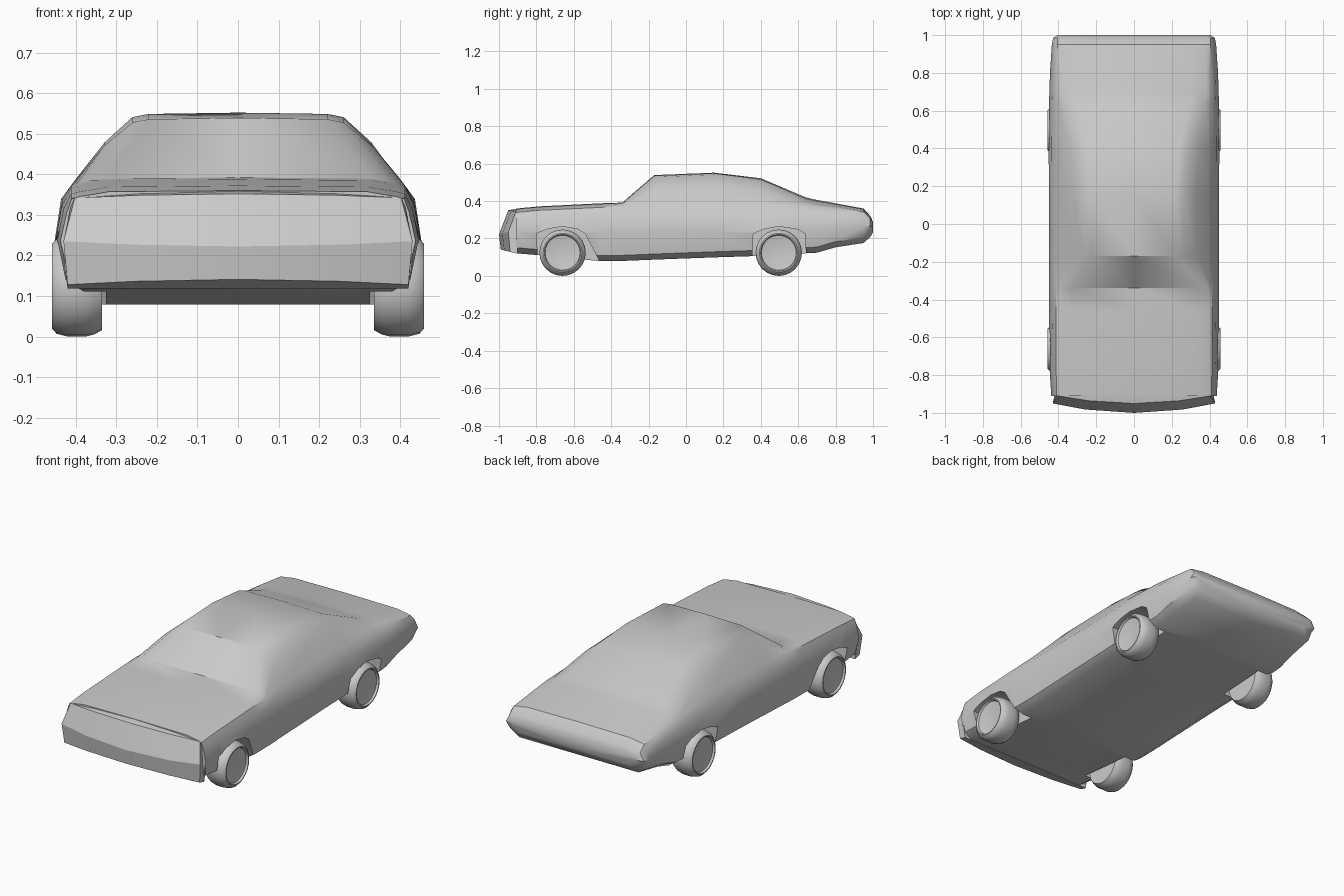
import bpy, bmesh, math


def loft(name, rings, angle=30):
    """Closed skin through equal-sized rings of points, capped at both ends."""
    bm = bmesh.new()
    rows = [[bm.verts.new(p) for p in ring] for ring in rings]
    n = len(rows[0])
    for a, b in zip(rows, rows[1:]):
        for i in range(n):
            bm.faces.new((a[i], a[(i + 1) % n], b[(i + 1) % n], b[i]))
    bm.faces.new(rows[0])
    bm.faces.new(rows[-1])
    bmesh.ops.recalc_face_normals(bm, faces=bm.faces)
    mesh = bpy.data.meshes.new(name)
    bm.to_mesh(mesh)
    bm.free()
    obj = bpy.data.objects.new(name, mesh)
    bpy.context.collection.objects.link(obj)
    smooth(obj, angle)
    return obj


def smooth(obj, angle):
    bpy.ops.object.select_all(action='DESELECT')
    obj.select_set(True)
    bpy.context.view_layer.objects.active = obj
    bpy.ops.object.shade_smooth_by_angle(angle=math.radians(angle))


def body_ring(y, floor, wide, z_wide, x_belt, z_belt, x_roof, z_roof, z_top):
    """Mirrored cross-section from floor centre round the side to the top centre."""
    half = [
        (wide - 0.065, floor),
        (wide - 0.02, floor + 0.03),
        (wide, z_wide),
        (wide - 0.016, z_wide + 0.68 * (z_belt - z_wide)),
        (x_belt, z_belt),
        (x_belt * 0.47 + x_roof * 0.53 + 0.005, z_belt * 0.4 + z_roof * 0.6),
        (x_roof, z_roof),
        (x_roof - 0.04, z_roof * 0.3 + z_top * 0.7),
    ]
    right = [(x, y, z) for x, z in half]
    left = [(-x, y, z) for x, z in reversed(half)]
    return [(0, y, floor)] + right + [(0, y, z_top)] + left


# Body shell: nose to tail, with the cabin rising out of it
sections = [
    (-0.91, 0.125, 0.438, 0.24, 0.410, 0.343, 0.36, 0.354, 0.364),
    (-0.78, 0.114, 0.446, 0.24, 0.412, 0.355, 0.36, 0.366, 0.376),
    (-0.46, 0.083, 0.450, 0.24, 0.412, 0.370, 0.37, 0.382, 0.392),
    (-0.34, 0.084, 0.450, 0.24, 0.412, 0.375, 0.37, 0.390, 0.396),
    (-0.17, 0.091, 0.450, 0.24, 0.400, 0.386, 0.26, 0.532, 0.543),
    (0.15, 0.103, 0.450, 0.24, 0.395, 0.390, 0.26, 0.545, 0.556),
    (0.40, 0.111, 0.452, 0.24, 0.400, 0.392, 0.28, 0.510, 0.526),
    (0.64, 0.125, 0.450, 0.25, 0.405, 0.378, 0.34, 0.402, 0.424),
    (0.70, 0.128, 0.448, 0.25, 0.405, 0.374, 0.35, 0.392, 0.410),
    (0.80, 0.157, 0.445, 0.26, 0.403, 0.364, 0.35, 0.378, 0.392),
    (0.95, 0.180, 0.435, 0.27, 0.405, 0.345, 0.36, 0.354, 0.364),
    (0.985, 0.212, 0.428, 0.27, 0.405, 0.312, 0.36, 0.320, 0.325),
    (1.00, 0.237, 0.405, 0.275, 0.385, 0.287, 0.34, 0.290, 0.292),
]
body = loft("body_shell", [body_ring(*s) for s in sections], 35)

# Wedge-shaped nose, bowed across the width
nose = []
for t in (-1, -0.6, 0, 0.6, 1):
    bow, drop = 0.05 * t * t, 0.01 * t * t
    nose.append([
        (0.402 * t, -0.95 + bow * 0.8, 0.356 - drop),
        (0.43 * t, -1.0 + bow, 0.226 + drop * 1.3),
        (0.42 * t, -0.99 + bow, 0.145 - drop * 1.3),
        (0.42 * t, -0.90, 0.122),
        (0.436 * t, -0.90, 0.24),
        (0.408 * t, -0.90, 0.364 - drop * 1.8),
    ])
loft("nose_panel", nose, 20)

# Wheel arch cutters, faceted, on both sides
arches = {
    "front": [(-0.785, 0.0), (-0.80, 0.23), (-0.74, 0.255), (-0.66, 0.268),
              (-0.58, 0.255), (-0.54, 0.23), (-0.435, 0.03)],
    "rear": [(0.35, 0.0), (0.36, 0.23), (0.42, 0.255), (0.50, 0.268),
             (0.60, 0.252), (0.635, 0.23), (0.65, 0.0)],
}
for place, outline in arches.items():
    for side in (-1, 1):
        cutter = loft(place + "_arch_cutter",
                      [[(side * x, y, z) for y, z in outline] for x in (0.325, 0.6)])
        cutter.hide_render = True
        cutter.hide_viewport = False
        mod = body.modifiers.new("arch", 'BOOLEAN')
        mod.operation = 'DIFFERENCE'
        mod.solver = 'EXACT'
        mod.object = cutter
        bpy.context.view_layer.objects.active = body
        bpy.ops.object.modifier_apply(modifier=mod.name)
        bpy.data.objects.remove(cutter)
smooth(body, 35)

# Wheels: turned tyre with a shallow dished hub
tyre = [(0.335, 0.108), (0.355, 0.119), (0.375, 0.124), (0.42, 0.124), (0.447, 0.117),
        (0.459, 0.104), (0.459, 0.098), (0.448, 0.093), (0.441, 0.05), (0.439, 0.01)]
for place, y in (("front", -0.66), ("rear", 0.496)):
    for side in (-1, 1):
        rings = [[(side * x, y + r * math.cos(a), 0.128 + r * math.sin(a))
                  for a in (math.tau * k / 24 for k in range(24))] for x, r in tyre]
        loft(place + "_wheel", rings, 40)

# Stand the car on the ground
for obj in bpy.data.objects:
    obj.location.z = -0.004
